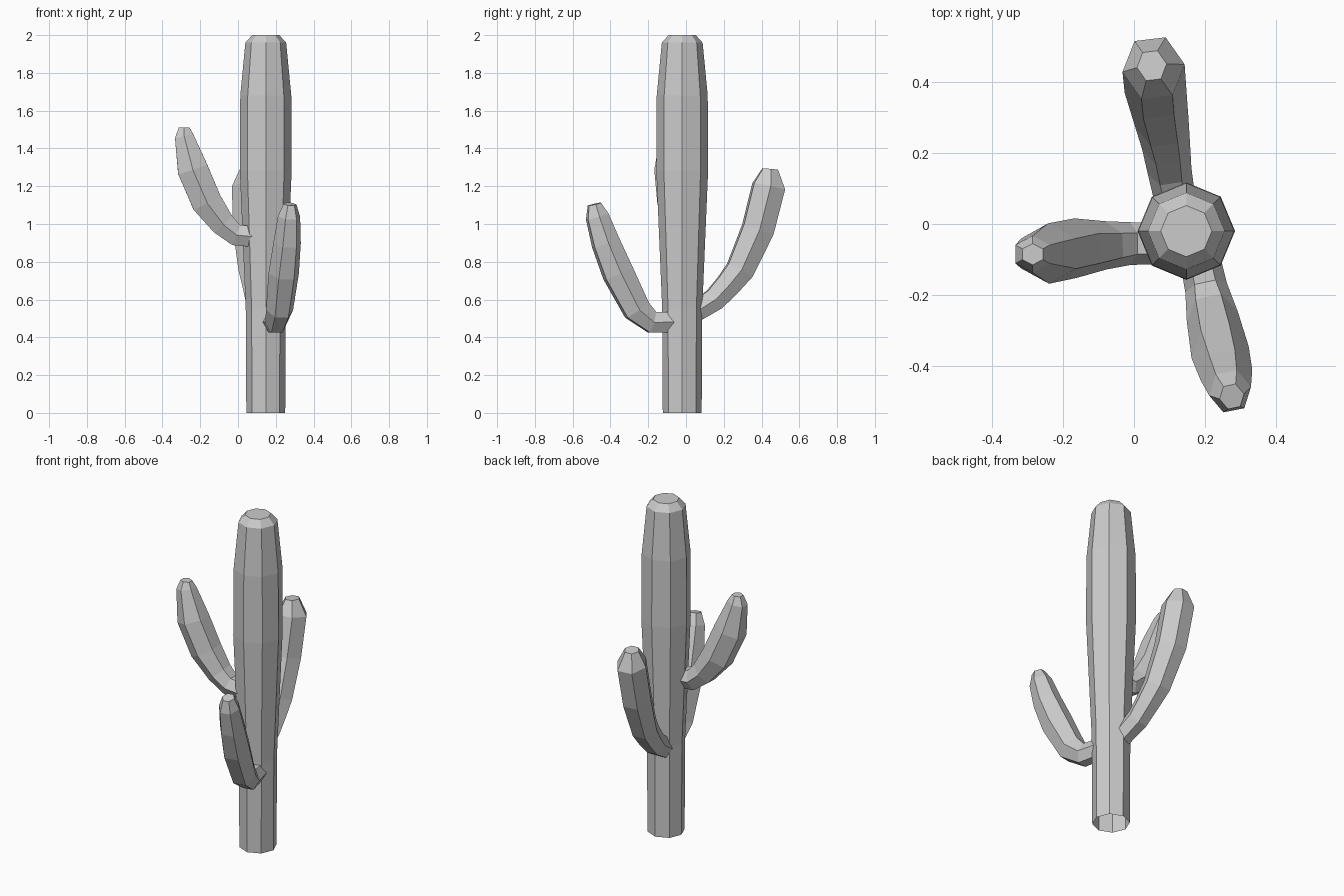
import bpy, bmesh
from math import cos, sin, tau
from mathutils import Vector

if "Cube" in bpy.data.objects:
    bpy.data.objects.remove(bpy.data.objects["Cube"])


def tube(name, path, side, sides, stretch=1.0):
    """Flat-faced tube through (x, y, z, radius) rings, capped at the far end."""
    bm = bmesh.new()
    pts = [Vector(p[:3]) for p in path]
    s = Vector(side).normalized()
    rings = []
    for i, p in enumerate(pts):
        # the tip ring keeps the direction of the last segment
        t = (pts[min(i + 1, len(pts) - 1)] - pts[max(i - 1, 0)]).normalized()
        u = (s - t * s.dot(t)).normalized()
        n = t.cross(u)
        r = path[i][3]
        rings.append([bm.verts.new(p + u * r * cos(tau * k / sides)
                                   + n * r * stretch * sin(tau * k / sides))
                      for k in range(sides)])
    for a, b in zip(rings, rings[1:]):
        for k in range(sides):
            j = (k + 1) % sides
            bm.faces.new((a[k], a[j], b[j], b[k]))
    bm.faces.new(rings[-1])
    bmesh.ops.recalc_face_normals(bm, faces=bm.faces)
    mesh = bpy.data.meshes.new(name)
    bm.to_mesh(mesh)
    bm.free()
    obj = bpy.data.objects.new(name, mesh)
    bpy.context.collection.objects.link(obj)
    return obj


# Trunk: eight sides, swelling toward the top, open underneath
profile = [(0, .103), (.55, .106), (1.28, .137), (1.68, .135), (1.96, .108), (2, .072)]
tube("trunk", [(.147, -.02, z, r) for z, r in profile], (1, 0, 0), 8)

# Left arm, the highest
tube("left_arm", [
    (.11, -.055, .93, .057), (-.01, -.055, .942, .06), (-.08, -.06, 1.0, .068),
    (-.165, -.068, 1.115, .084), (-.24, -.083, 1.29, .085),
    (-.285, -.085, 1.465, .052), (-.285, -.085, 1.51, .03)], (0, 1, 0), 6, 1.1)

# Front arm, the lowest
tube("front_arm", [
    (.175, -.05, .48, .055), (.203, -.18, .48, .06), (.22, -.26, .545, .073),
    (.242, -.36, .74, .082), (.26, -.425, .9, .074),
    (.27, -.47, 1.04, .06), (.275, -.485, 1.105, .035)], (1, .2, 0), 6, 1.1)

# Back arm
tube("back_arm", [
    (.12, .04, .53, .056), (.1, .15, .6, .062), (.09, .22, .675, .068),
    (.078, .285, .755, .076), (.06, .38, .97, .087),
    (.055, .438, 1.2, .088), (.05, .445, 1.29, .042)], (1, .12, 0), 6, 1.1)
